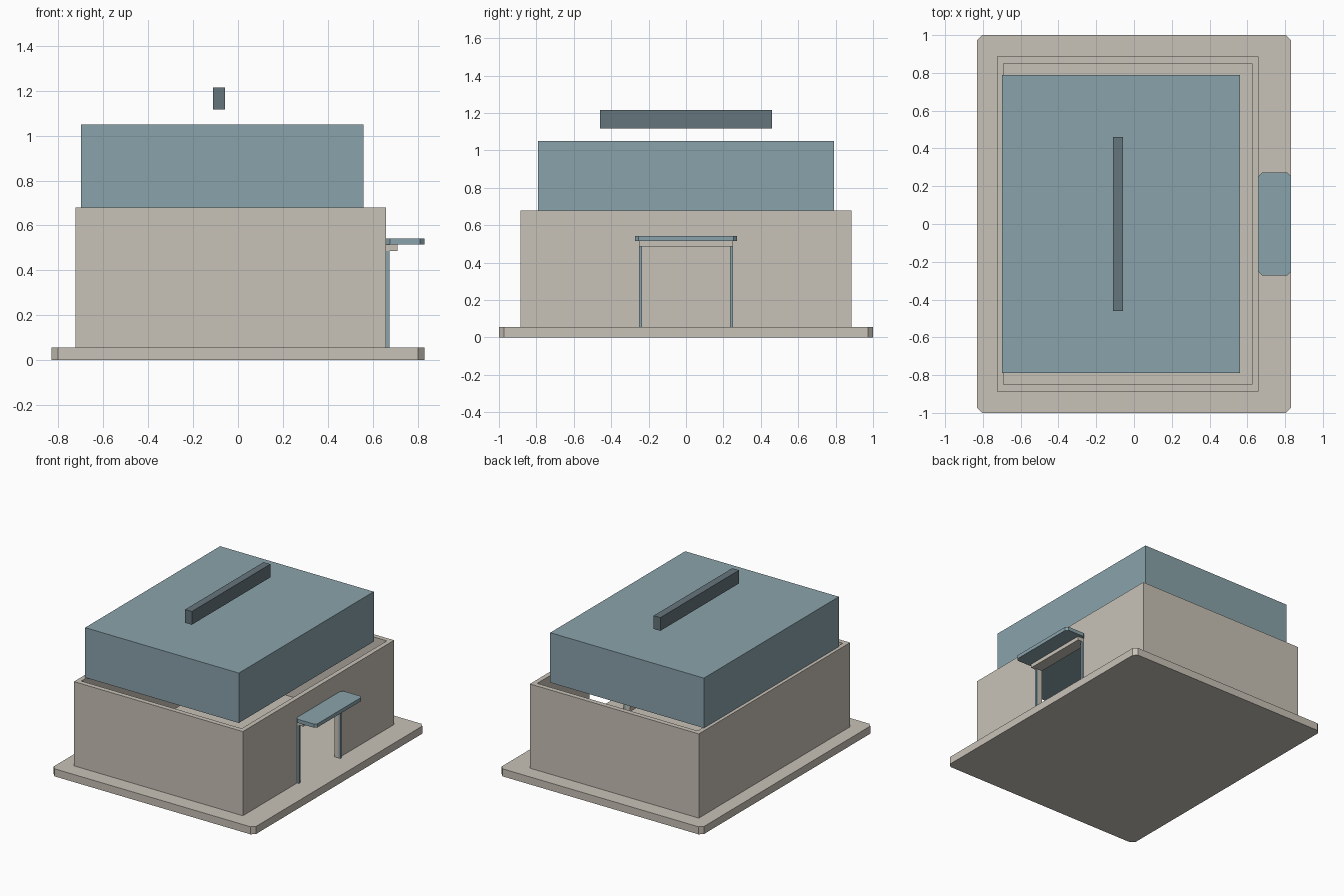
import bpy
import bmesh

if "Cube" in bpy.data.objects:
    bpy.data.objects.remove(bpy.data.objects["Cube"], do_unlink=True)


def make_material(name, rgb):
    mat = bpy.data.materials.new(name)
    mat.use_nodes = True
    mat.diffuse_color = (*rgb, 1)
    mat.node_tree.nodes["Principled BSDF"].inputs["Base Color"].default_value = (*rgb, 1)
    return mat


STONE = make_material("warm stone", (0.578, 0.539, 0.474))
BLUE = make_material("slate blue", (0.254, 0.366, 0.407))
DARK = make_material("dark slate", (0.130, 0.178, 0.198))


def box(name, x, y, z, mat=None, chamfer=0):
    """Box from (min, max) ranges, with optionally chamfered vertical edges."""
    bm = bmesh.new()
    bmesh.ops.create_cube(bm, size=1)
    for v in bm.verts:
        v.co = [sum(r) / 2 + c * (r[1] - r[0]) for r, c in zip((x, y, z), v.co)]
    if chamfer:
        upright = [e for e in bm.edges
                   if abs(e.verts[0].co.z - e.verts[1].co.z) > 0.001]
        bmesh.ops.bevel(bm, geom=upright, offset=chamfer, segments=1, affect="EDGES")
    mesh = bpy.data.meshes.new(name)
    bm.to_mesh(mesh)
    bm.free()
    obj = bpy.data.objects.new(name, mesh)
    bpy.context.collection.objects.link(obj)
    if mat:
        mesh.materials.append(mat)
    return obj


def cut(obj, cutter):
    """Subtract the cutter from the object, then discard it."""
    cutter.hide_render = True
    mod = obj.modifiers.new("cut", "BOOLEAN")
    mod.operation = "DIFFERENCE"
    mod.solver = "EXACT"
    mod.object = cutter
    bpy.context.view_layer.objects.active = obj
    bpy.ops.object.modifier_apply(modifier=mod.name)
    bpy.data.objects.remove(cutter, do_unlink=True)


FLOOR, EAVES, DOOR_TOP = 0.056, 0.68, 0.487

# Base slab with clipped corners
box("base_slab", (-0.83, 0.83), (-1, 1), (0, FLOOR), STONE, 0.027)

# Hollow walls with a doorway on the left side
walls = box("walls", (-0.725, 0.66), (-0.886, 0.886), (FLOOR, EAVES), STONE)
cut(walls, box("room_cutter", (-0.69, 0.625), (-0.85, 0.85), (-0.1, 0.9)))
cut(walls, box("door_cutter", (0.5, 0.8), (-0.235, 0.235), (-0.1, DOOR_TOP)))

# Roof block and the ridge bar floating above it
box("roof", (-0.70, 0.56), (-0.79, 0.79), (EAVES, 1.05), BLUE)
box("ridge_bar", (-0.112, -0.057), (-0.46, 0.46), (1.117, 1.215), DARK)

# Door surround: two jambs, lintel and canopy
for side, y in (("right", (-0.25, -0.235)), ("left", (0.235, 0.25))):
    box(f"{side}_door_jamb", (0.66, 0.675), y, (FLOOR, DOOR_TOP), BLUE)
box("door_lintel", (0.66, 0.71), (-0.25, 0.25), (DOOR_TOP, 0.515), STONE)
box("door_canopy", (0.66, 0.83), (-0.272, 0.272), (0.515, 0.542), BLUE, 0.018)
